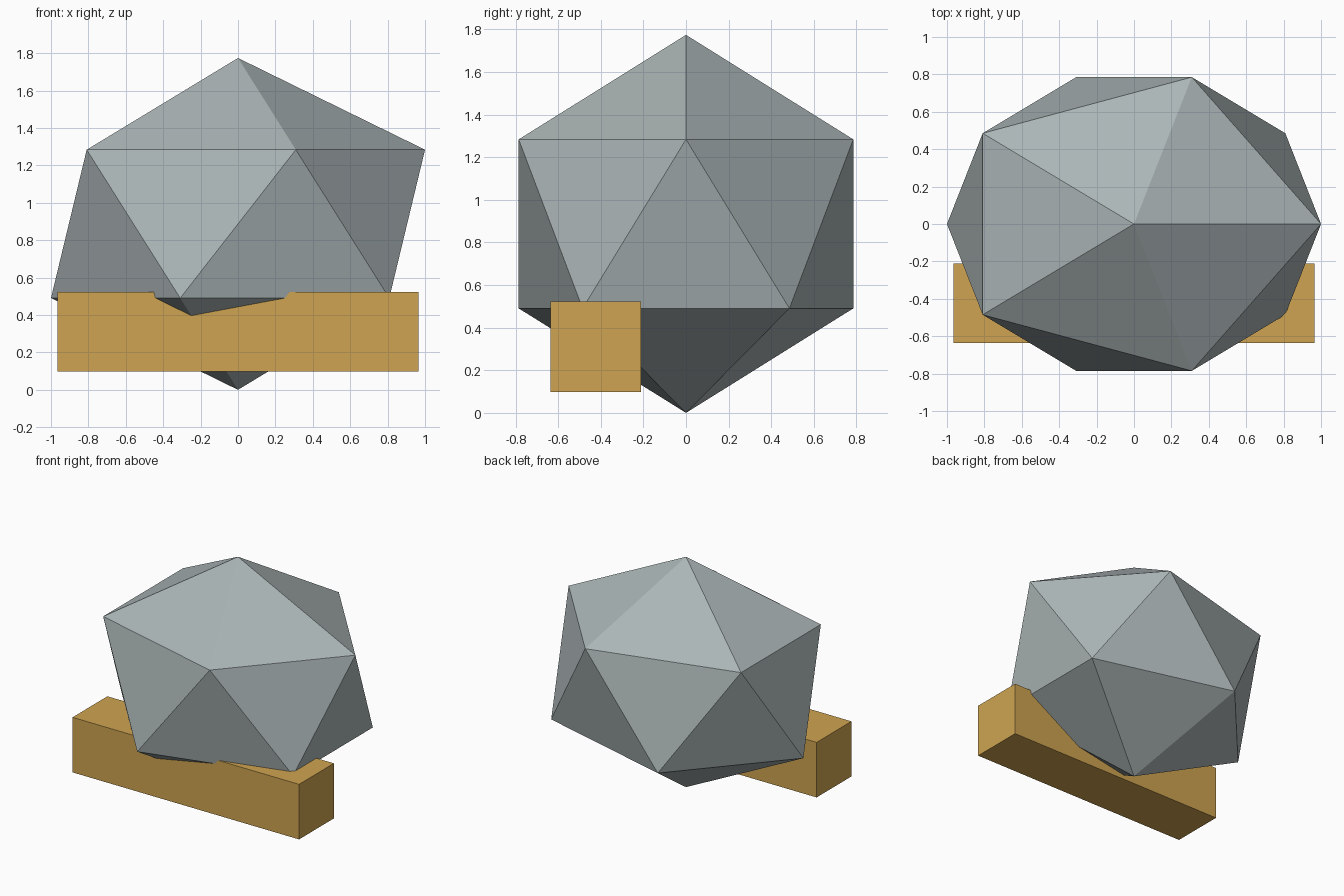
import bpy

if "Cube" in bpy.data.objects:
    bpy.data.objects.remove(bpy.data.objects["Cube"])


def paint(obj, name, color):
    mat = bpy.data.materials.new(name)
    mat.diffuse_color = (*color, 1)
    mat.use_nodes = True
    mat.node_tree.nodes["Principled BSDF"].inputs["Base Color"].default_value = mat.diffuse_color
    obj.data.materials.append(mat)


# Faceted boulder: stretched icosahedron with poles at top and bottom
bpy.ops.mesh.primitive_ico_sphere_add(subdivisions=1, radius=1, location=(0, 0, 0.887))
boulder = bpy.context.object
boulder.name = "faceted_boulder"
boulder.scale = (1.118, 0.923, 0.887)
bpy.ops.object.transform_apply(location=False, rotation=False, scale=True)
bpy.ops.object.shade_flat()
paint(boulder, "stone", (0.41, 0.465, 0.47))

# Wooden beam running through the lower front of the boulder
bpy.ops.mesh.primitive_cube_add(size=1, location=(0, -0.423, 0.31))
beam = bpy.context.object
beam.name = "beam"
beam.scale = (1.93, 0.424, 0.424)
bpy.ops.object.transform_apply(location=False, rotation=False, scale=True)
paint(beam, "wood", (0.62, 0.37, 0.082))
